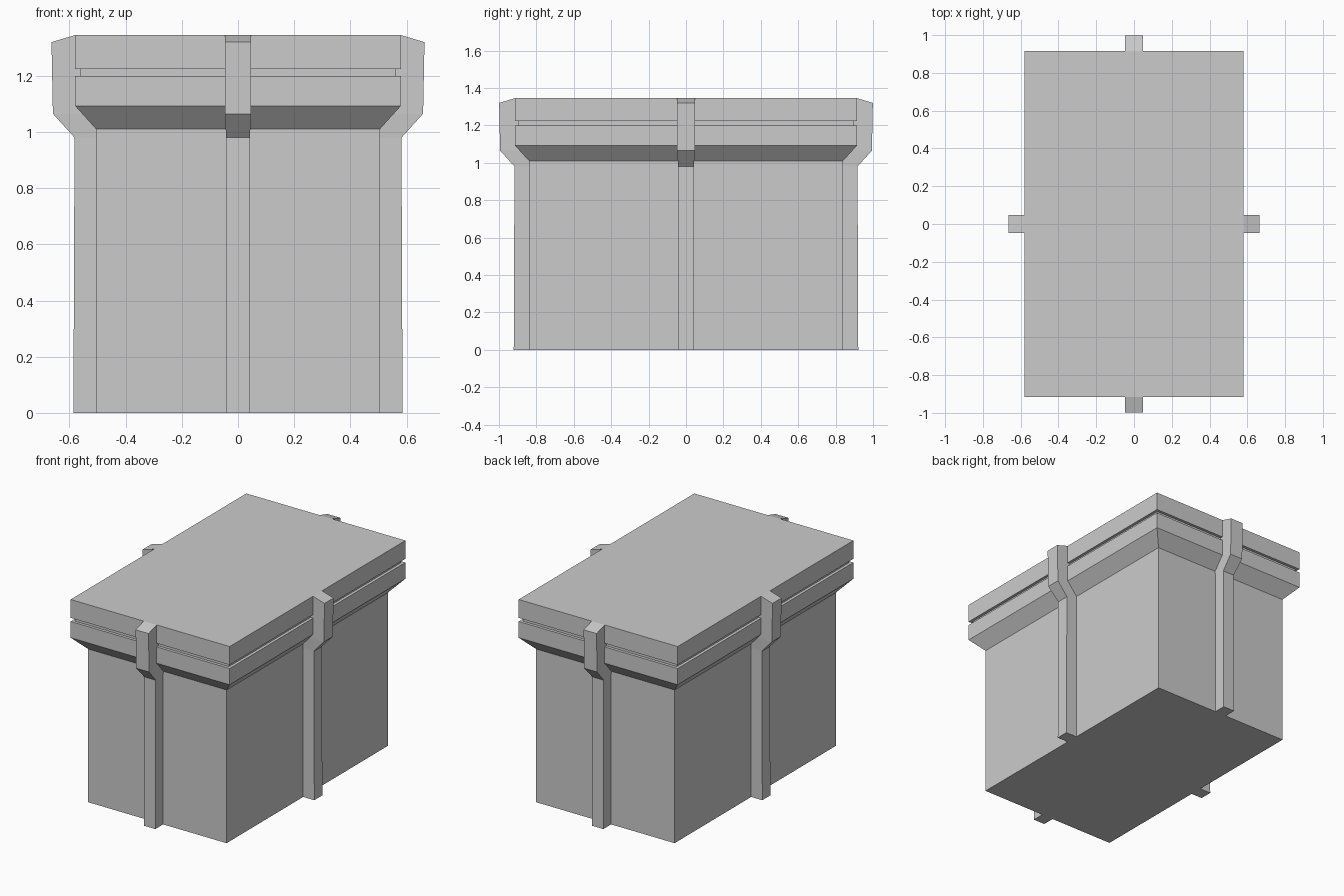
import bpy, bmesh
from math import pi
from mathutils import Matrix

if "Cube" in bpy.data.objects:
    bpy.data.objects.remove(bpy.data.objects["Cube"])

HX, HY = 0.505, 0.84  # half size of the box walls


def loft(name, rings):
    """Closed solid from a stack of four-point rings (counter-clockwise from above)."""
    bm = bmesh.new()
    loops = [[bm.verts.new(p) for p in ring] for ring in rings]
    bm.faces.new(loops[0][::-1])
    bm.faces.new(loops[-1])
    for a, b in zip(loops, loops[1:]):
        for i in range(4):
            j = (i + 1) % 4
            bm.faces.new((a[i], a[j], b[j], b[i]))
    bmesh.ops.recalc_face_normals(bm, faces=bm.faces)
    mesh = bpy.data.meshes.new(name)
    bm.to_mesh(mesh)
    bm.free()
    obj = bpy.data.objects.new(name, mesh)
    bpy.context.collection.objects.link(obj)
    return obj


def rect(x0, x1, y0, y1, z):
    return [(x0, y0, z), (x1, y0, z), (x1, y1, z), (x0, y1, z)]


# Crate: walls, flared rim, lid groove and lid as (height, offset from wall)
profile = [(0, 0), (1.01, 0), (1.093, 0.075), (1.2, 0.075),
           (1.2, 0.056), (1.224, 0.056), (1.224, 0.075), (1.345, 0.075)]
loft("crate_body", [rect(-HX - d, HX + d, -HY - d, HY + d, z) for z, d in profile])

# Straps: (height, inner offset, outer offset, half width)
strap = [(0, -0.01, 0.081, 0.042), (0.98, -0.01, 0.077, 0.042),
         (1.065, 0.015, 0.154, 0.047), (1.32, 0.055, 0.159, 0.047),
         (1.345, 0.065, 0.075, 0.047)]
for i, side in enumerate(("right", "back", "left", "front")):
    wall = HY if i % 2 else HX
    obj = loft(side + "_strap",
               [rect(wall + a, wall + b, -w, w, z) for z, a, b, w in strap])
    obj.data.transform(Matrix.Rotation(i * pi / 2, 4, "Z"))
